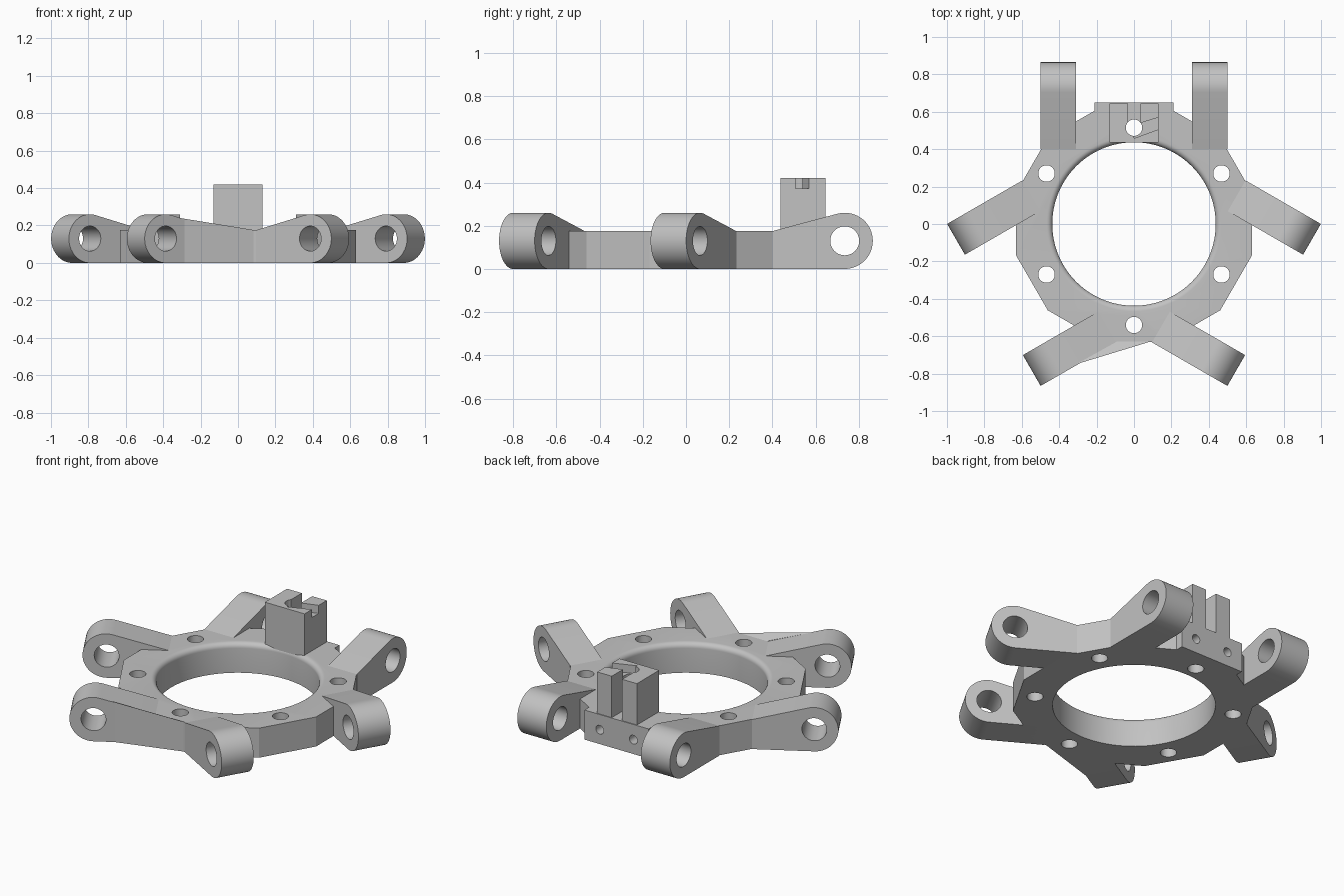
import bpy, bmesh
from math import pi, sin, cos, radians
from mathutils import Matrix, Vector

old = bpy.data.objects.get("Cube")
if old:
    bpy.data.objects.remove(old, do_unlink=True)

grey = bpy.data.materials.new("plain grey")
grey.use_nodes = True
grey.diffuse_color = (0.54, 0.54, 0.54, 1)
grey.node_tree.nodes["Principled BSDF"].inputs["Base Color"].default_value = (0.54, 0.54, 0.54, 1)

PLATE_H = 0.175
ARM_X, ARM_HALF = 0.405, 0.095
UPRIGHT = Matrix(((0, 0, 1, 0), (1, 0, 0, 0), (0, 1, 0, 0), (0, 0, 0, 1)))  # profile in y-z, depth in x


def add_object(name, bm):
    bmesh.ops.recalc_face_normals(bm, faces=bm.faces)
    mesh = bpy.data.meshes.new(name)
    bm.to_mesh(mesh)
    bm.free()
    mesh.materials.append(grey)
    obj = bpy.data.objects.new(name, mesh)
    bpy.context.scene.collection.objects.link(obj)
    return obj


def prism(name, points, low, high, matrix=Matrix()):
    """Extrude a flat outline; high may be a list of one height per corner."""
    tops = high if isinstance(high, list) else [high] * len(points)
    bm = bmesh.new()
    a = [bm.verts.new(matrix @ Vector((x, y, low))) for x, y in points]
    b = [bm.verts.new(matrix @ Vector((x, y, h))) for (x, y), h in zip(points, tops)]
    bm.faces.new(a)
    bm.faces.new(b)
    for i in range(len(a)):
        j = (i + 1) % len(a)
        bm.faces.new((a[i], a[j], b[j], b[i]))
    return add_object(name, bm)


def box(name, x0, x1, y0, y1, z0, z1):
    return prism(name, [(x0, y0), (x1, y0), (x1, y1), (x0, y1)], z0, z1)


def arc(cx, cy, r, start, end, n):
    angles = [radians(start + (end - start) * i / n) for i in range(n + 1)]
    return [(cx + r * cos(t), cy + r * sin(t)) for t in angles]


def circle(cx, cy, r, n=40):
    return arc(cx, cy, r, 0, 360, n)[:-1]


def cut(obj, cutters):
    """Subtract the cutters and bake the result."""
    for c in cutters:
        c.hide_render = True
        mod = obj.modifiers.new("cut", 'BOOLEAN')
        mod.operation, mod.solver, mod.object = 'DIFFERENCE', 'EXACT', c
    graph = bpy.context.evaluated_depsgraph_get()
    mesh = bpy.data.meshes.new_from_object(obj.evaluated_get(graph))
    obj.modifiers.clear()
    obj.data = mesh


parts, helpers = [], []

# Central opening with a rounded upper rim
bm = bmesh.new()
rim = [(0.467 - 0.03 * cos(t), 0.145 + 0.03 * sin(t)) for t in (pi / 2 * i / 6 for i in range(7))]
profile = [(0, -0.1), (0.437, -0.1)] + rim + [(0.467, 0.3), (0, 0.3)]
verts = [bm.verts.new((r, 0, z)) for r, z in profile]
edges = [bm.edges.new(p) for p in zip(verts, verts[1:])]
bmesh.ops.spin(bm, geom=verts + edges, axis=(0, 0, 1), cent=(0, 0, 0), angle=2 * pi, steps=96)
bmesh.ops.remove_doubles(bm, verts=bm.verts, dist=0.0001)
opening = add_object("opening_cutter", bm)

# Bolt holes around the plate; the back one also passes through the bracket
bolt_holes = []
for k in range(6):
    t = pi / 2 + k * pi / 3
    r = 0.515 if k == 0 else 0.54
    bolt_holes.append(prism("bolt_cutter", circle(r * cos(t), r * sin(t), 0.044), -0.1, 0.6))

# Small screw holes in the back face
screw_holes = []
for x in (-0.11, 0.11):
    screw_holes.append(prism("screw_cutter", circle(x, 0.085, 0.026, 24), -0.8, -0.57,
                             Matrix.Rotation(pi / 2, 4, 'X')))
helpers += [opening] + bolt_holes + screw_holes

# Twelve-sided ring plate
corner = 0.63 / cos(pi / 12)
plate = prism("ring_plate", arc(0, 0, corner, 15, 345, 11), 0, PLATE_H)
cut(plate, [opening] + bolt_holes + screw_holes)
parts.append(plate)

# Arm with a rounded, bored end
outline = [(0.4, 0), (0.735, 0)] + arc(0.735, 0.13, 0.13, -90, 104.8, 28)[1:] + [(0.4, PLATE_H)]
arm = prism("arm", outline, -ARM_HALF, ARM_HALF, UPRIGHT)
bore = prism("bore_cutter", circle(0.735, 0.13, 0.067), -0.3, 0.3, UPRIGHT)
helpers.append(bore)
cut(arm, [bore])

# Three parallel pairs of arms
for k, place in enumerate(("back", "left_front", "right_front")):
    turn = Matrix.Rotation((0, -2 * pi / 3, 2 * pi / 3)[k], 4, 'Z')
    for side, word in ((-1, "first"), (1, "second")):
        copy = bpy.data.objects.new(f"{place}_{word}_arm", arm.data)
        copy.matrix_world = turn @ Matrix.Translation((side * ARM_X, 0, 0))
        bpy.context.scene.collection.objects.link(copy)
        parts.append(copy)
helpers.append(arm)

# Slanted web filling the front valley beside one arm
web = [(-0.31, -0.75), (0.09, -0.628), (-0.09, -0.628)]
parts.append(prism("front_web", web, 0, [0.24, PLATE_H, PLATE_H]))

# Back bracket: base, then a slotted block with a slanted side notch
base = box("bracket_base", -0.21, 0.21, 0.48, 0.65, 0, PLATE_H)
cut(base, [bolt_holes[0]] + screw_holes)
block = box("bracket_block", -0.13, 0.13, 0.437, 0.645, 0.16, 0.42)
slot = box("slot_cutter", -0.033, 0.035, 0.5, 0.8, PLATE_H, 0.6)
notch = prism("notch_cutter", [(0, 0.458), (0.16, 0.517), (0.16, 0.579), (0, 0.529)], 0.372, 0.6)
cut(block, [slot, notch, bolt_holes[0]])
helpers += [slot, notch]
parts += [base, block]

for h in helpers:
    bpy.data.objects.remove(h, do_unlink=True)

# Smooth the round surfaces, keep the edges crisp
bpy.ops.object.select_all(action='DESELECT')
for p in parts:
    p.select_set(True)
bpy.context.view_layer.objects.active = parts[0]
bpy.ops.object.shade_smooth_by_angle(angle=radians(25))
